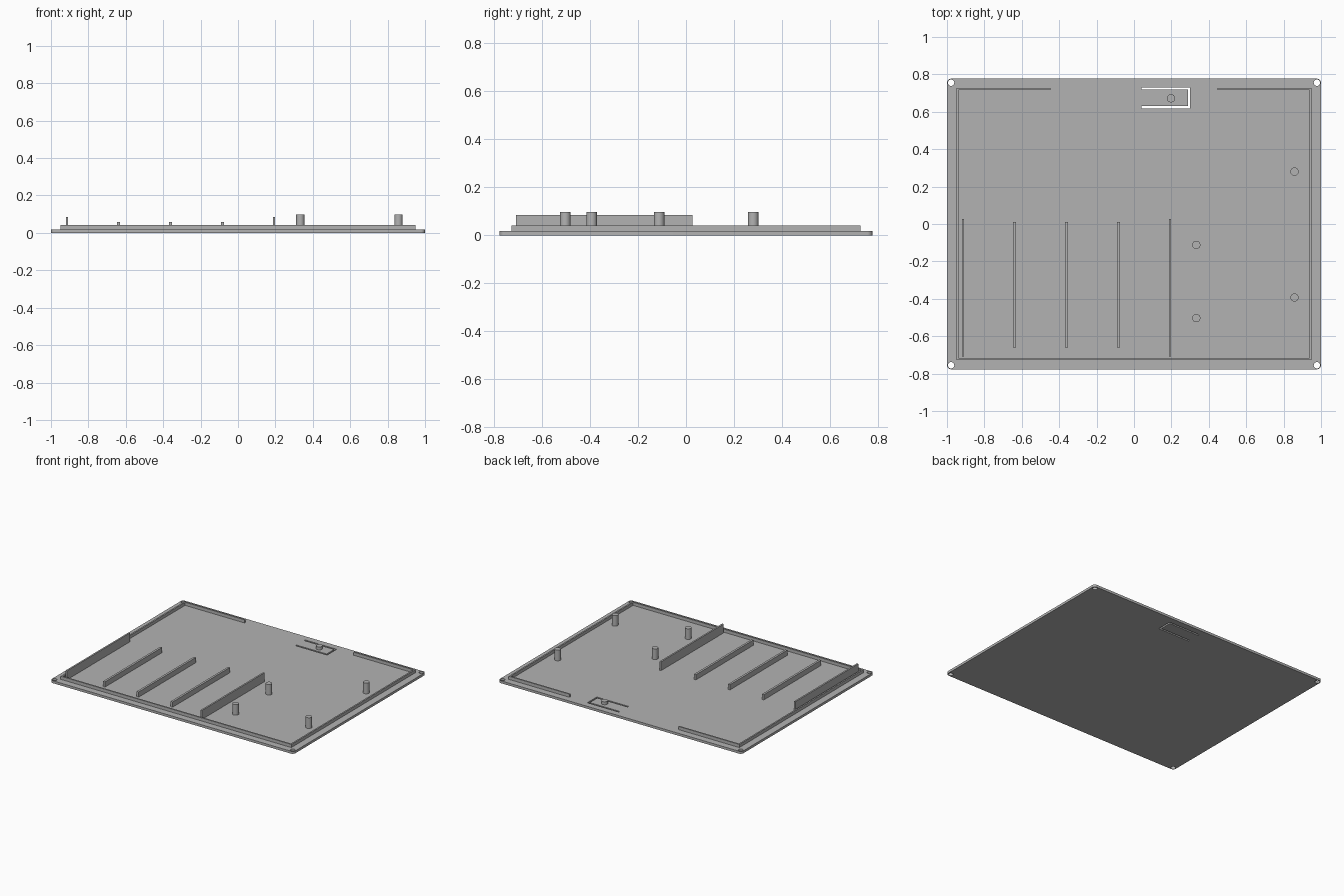
import bpy
import bmesh
from math import cos, sin, pi
from mathutils import Matrix

cube = bpy.data.objects.get("Cube")
if cube:
    bpy.data.objects.remove(cube, do_unlink=True)

HALF_X, HALF_Y = 1.0, 0.777
BASE = 0.018          # plate thickness
LIP_TOP = 0.041
CORNER = 0.022

grey = bpy.data.materials.new("plain grey")
grey.use_nodes = True
grey.diffuse_color = (0.45, 0.45, 0.45, 1)
grey.node_tree.nodes["Principled BSDF"].inputs["Base Color"].default_value = grey.diffuse_color


def arc(cx, cy, r, start, sweep, steps):
    return [(cx + r * cos(start + sweep * i / steps), cy + r * sin(start + sweep * i / steps))
            for i in range(steps + 1)]


def finish(name, bm):
    mesh = bpy.data.meshes.new(name)
    bm.to_mesh(mesh)
    bm.free()
    mesh.materials.append(grey)
    obj = bpy.data.objects.new(name, mesh)
    bpy.context.collection.objects.link(obj)
    return obj


def box(name, x0, x1, y0, y1, z0, z1):
    bm = bmesh.new()
    place = Matrix.Translation(((x0 + x1) / 2, (y0 + y1) / 2, (z0 + z1) / 2))
    size = Matrix.Diagonal((x1 - x0, y1 - y0, z1 - z0, 1))
    bmesh.ops.create_cube(bm, size=1, matrix=place @ size)
    return finish(name, bm)


def post(name, x, y, top, r=0.022):
    bm = bmesh.new()
    bmesh.ops.create_cone(bm, cap_ends=True, segments=32, radius1=r, radius2=r, depth=top - BASE,
                          matrix=Matrix.Translation((x, y, (top + BASE) / 2)))
    obj = finish(name, bm)
    smooth(obj)


def smooth(obj):
    bpy.ops.object.select_all(action='DESELECT')
    obj.select_set(True)
    bpy.context.view_layer.objects.active = obj
    bpy.ops.object.shade_smooth_by_angle()


# Base plate: rounded outline, corner screw holes and a U-shaped latch slot
corners = [(1, 1), (-1, 1), (-1, -1), (1, -1)]
outline, holes = [], []
for i, (sx, sy) in enumerate(corners):
    cx, cy = sx * (HALF_X - CORNER), sy * (HALF_Y - CORNER)
    outline += arc(cx, cy, CORNER, i * pi / 2, pi / 2, 8)
    holes.append(arc(cx, cy, 0.017, 0, 2 * pi, 24)[:-1])
slot = [(0.04, 0.618), (0.30, 0.618), (0.30, 0.73), (0.04, 0.73),
        (0.04, 0.718), (0.288, 0.718), (0.288, 0.63), (0.04, 0.63)]

curve = bpy.data.curves.new("base_plate", 'CURVE')
curve.dimensions = '2D'
curve.fill_mode = 'BOTH'
curve.extrude = BASE / 2
for loop in [outline, slot] + holes:
    spline = curve.splines.new('POLY')
    spline.points.add(len(loop) - 1)
    for point, (x, y) in zip(spline.points, loop):
        point.co = (x, y, 0, 1)
    spline.use_cyclic_u = True
outline_obj = bpy.data.objects.new("plate_outline", curve)
bpy.context.collection.objects.link(outline_obj)
bpy.context.view_layer.update()
filled = bpy.data.meshes.new_from_object(
    outline_obj.evaluated_get(bpy.context.evaluated_depsgraph_get()))
bm = bmesh.new()
bm.from_mesh(filled)
bpy.data.objects.remove(outline_obj, do_unlink=True)
bpy.data.meshes.remove(filled)
bmesh.ops.remove_doubles(bm, verts=bm.verts, dist=0.0001)
bmesh.ops.recalc_face_normals(bm, faces=bm.faces)
bmesh.ops.translate(bm, verts=bm.verts, vec=(0, 0, BASE / 2))
smooth(finish("base_plate", bm))

# Locating lip, open in the middle of the back
LX, LY, T = 0.948, 0.728, 0.011
box("front_lip", -LX, LX, -LY, -LY + T, BASE, LIP_TOP)
for side, s in (("left", 1), ("right", -1)):
    x0, x1 = sorted((s * LX, s * (LX - T)))
    box(side + "_lip", x0, x1, -LY + T, LY - T, BASE, LIP_TOP)
    x0, x1 = sorted((s * LX, s * 0.447))
    box(side + "_back_lip", x0, x1, LY - T, LY, BASE, LIP_TOP)

# Tall compartment walls and the low support ribs between them
for x in (-0.914, 0.192):
    box("tall_wall", x - 0.006, x + 0.006, -0.708, 0.028, BASE, 0.084)
for x in (-0.64, -0.362, -0.083):
    box("low_rib", x - 0.008, x + 0.008, -0.66, 0.012, BASE, 0.057)

# Mounting posts and the short latch button
for x, y in ((0.858, 0.28), (0.858, -0.393), (0.333, -0.112), (0.333, -0.503)):
    post("mounting_post", x, y, 0.097)
post("latch_button", 0.198, 0.672, 0.04)
